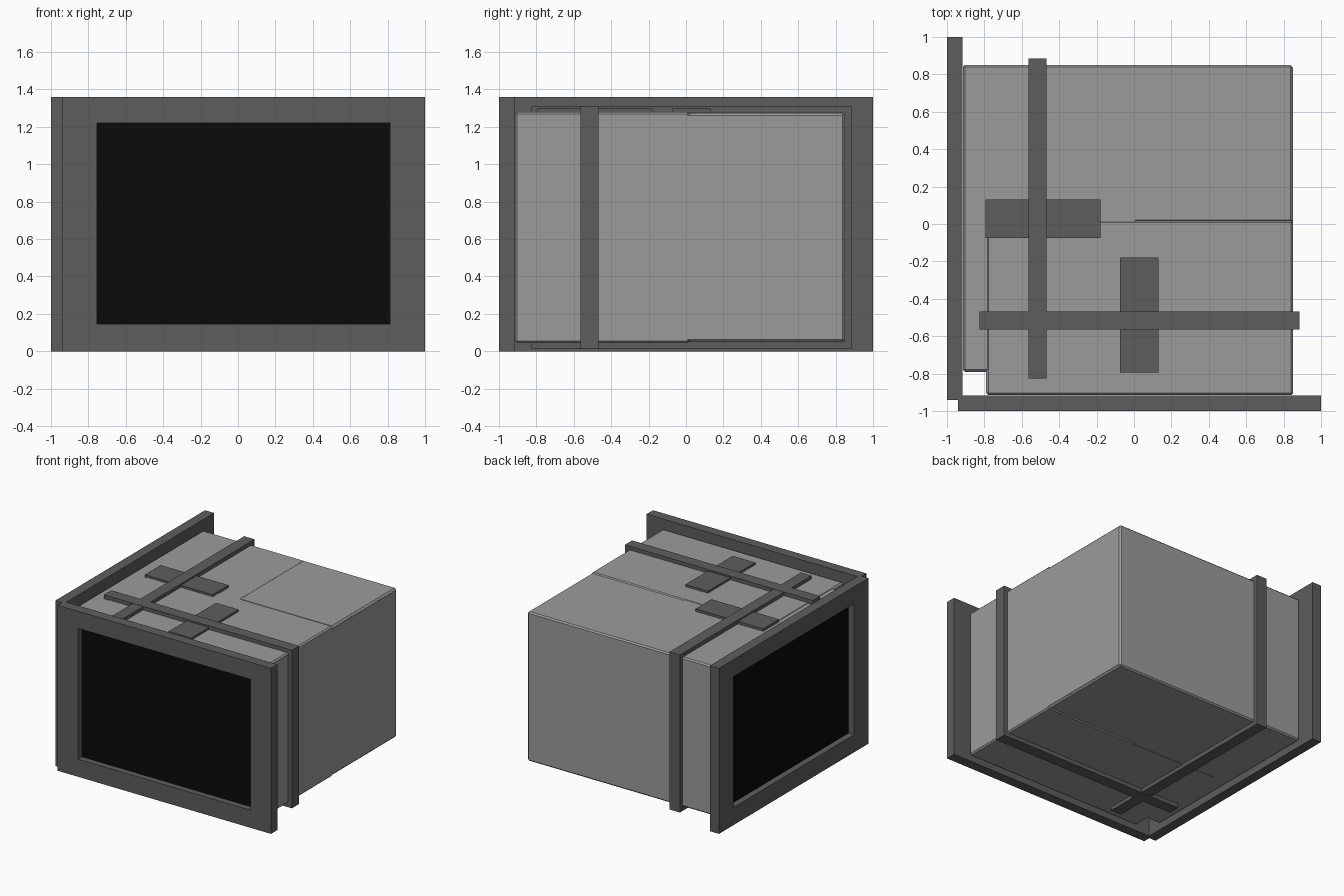
import bpy, bmesh
from mathutils import Vector

if "Cube" in bpy.data.objects:
    bpy.data.objects.remove(bpy.data.objects["Cube"])


def material(name, v):
    m = bpy.data.materials.new(name)
    m.diffuse_color = (v, v, v, 1)
    m.use_nodes = True
    m.node_tree.nodes["Principled BSDF"].inputs["Base Color"].default_value = m.diffuse_color
    return m


CASE = material("case_grey", 0.33)
DARK = material("dark_grey", 0.11)
GLASS = material("black_glass", 0.003)


def finish(name, bm, mat, swap):
    # the second monitor is the first one mirrored across the diagonal
    if swap:
        for v in bm.verts:
            v.co.x, v.co.y = v.co.y, v.co.x
    bmesh.ops.recalc_face_normals(bm, faces=bm.faces)
    me = bpy.data.meshes.new(name)
    bm.to_mesh(me)
    bm.free()
    me.materials.append(mat)
    ob = bpy.data.objects.new(name, me)
    bpy.context.collection.objects.link(ob)
    return ob


def box(name, lo, hi, mat, swap, bevel=0.0):
    bm = bmesh.new()
    bmesh.ops.create_cube(bm, size=1)
    lo, hi = Vector(lo), Vector(hi)
    for v in bm.verts:
        v.co = (lo + hi) / 2 + v.co * (hi - lo)
    if bevel:
        bmesh.ops.bevel(bm, geom=bm.edges[:], offset=bevel, segments=1, affect='EDGES')
    return finish(name, bm, mat, swap)


def bezel(name, outer, inner, y0, y1, mat, swap):
    # rectangular ring with a straight opening
    bm = bmesh.new()
    loops = []
    for (xa, xb, za, zb) in (outer, inner):
        for y in (y0, y1):
            loops.append([bm.verts.new((x, y, z)) for x, z in
                          ((xa, za), (xb, za), (xb, zb), (xa, zb))])
    of, ob_, if_, ib = loops
    for a, b in ((of, if_), (if_, ib), (ib, ob_), (ob_, of)):
        for i in range(4):
            j = (i + 1) % 4
            bm.faces.new((a[i], a[j], b[j], b[i]))
    return finish(name, bm, mat, swap)


for side, swap in (("front", False), ("left", True)):
    drop = 0.004 if swap else 0.0
    # casing in two sections with a seam
    box(side + "_case_fore", (-0.79, -0.915, 0.045 + drop), (0.85, 0.018, 1.28 - drop),
        CASE, swap, 0.011)
    box(side + "_case_rear", (-0.785, 0.01, 0.049 + drop), (0.847, 0.85, 1.275 - drop),
        CASE, swap, 0.011)
    # picture frame and recessed glass
    bezel(side + "_bezel", (-0.94, 1, 0, 1.36), (-0.755, 0.813, 0.145, 1.22),
          -1, -0.917, DARK, swap)
    box(side + "_screen", (-0.76, -0.95, 0.14), (0.818, -0.917, 1.225), GLASS, swap)
    # mounting band around the casing
    bezel_lo, bezel_hi = 0.012 + drop / 2, 1.31 - drop / 2
    bm_strap = bezel(side + "_strap", (-0.825, 0.884, bezel_lo, bezel_hi),
                     (-0.78, 0.84, 0.055, 1.27), -0.563, -0.468, DARK, swap)
    # flat plate on top
    box(side + "_top_plate", (-0.075, -0.793, 1.26), (0.13, -0.178, 1.297), DARK, swap)
